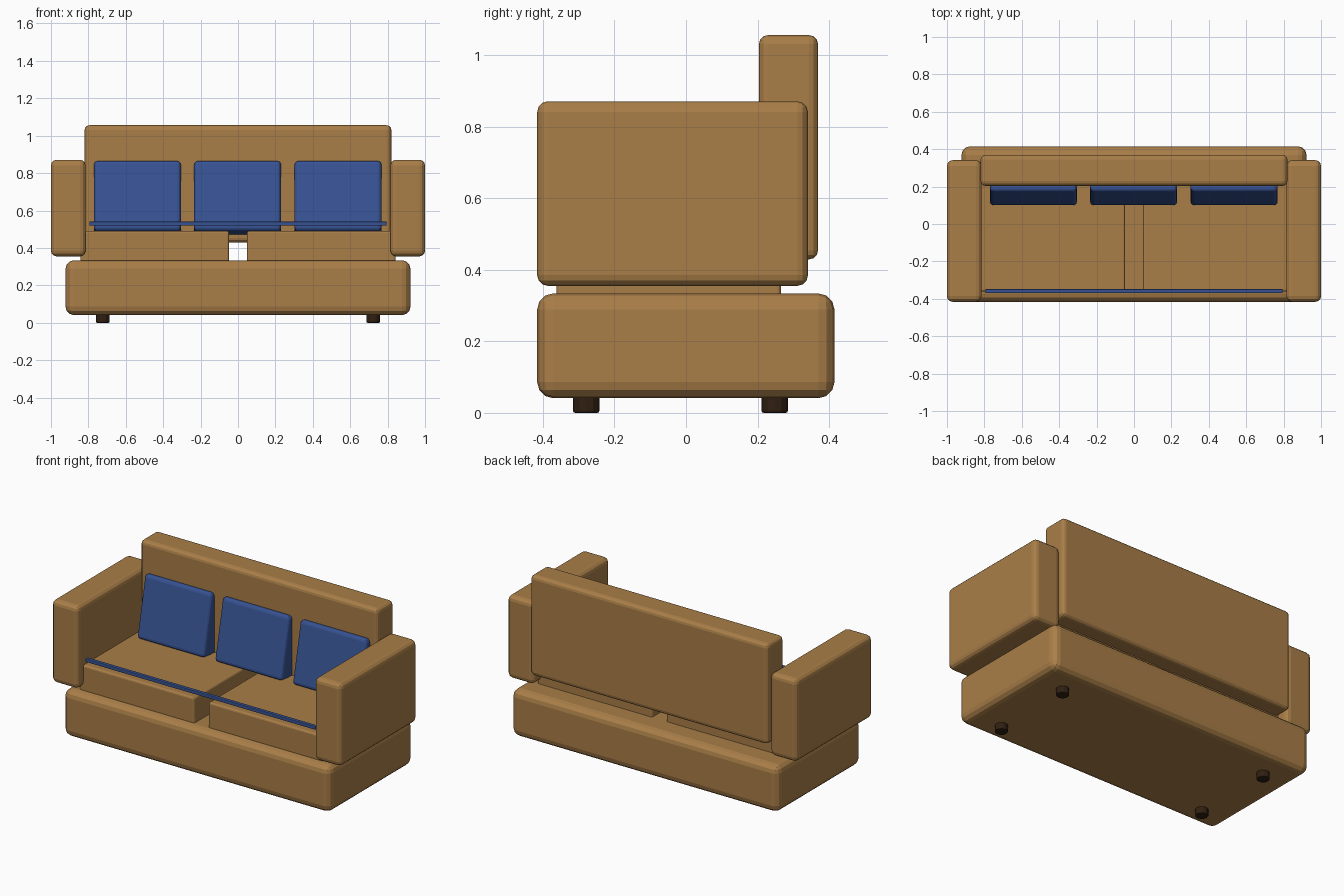
import bpy, math

if "Cube" in bpy.data.objects:
    bpy.data.objects.remove(bpy.data.objects["Cube"])

def material(name, rgb):
    m = bpy.data.materials.new(name)
    m.diffuse_color = (*rgb, 1)
    m.use_nodes = True
    m.node_tree.nodes["Principled BSDF"].inputs["Base Color"].default_value = m.diffuse_color
    return m

TAN = material("tan leather", (0.40, 0.21, 0.065))
BLUE = material("blue fabric", (0.038, 0.085, 0.29))
DARK = material("dark wood", (0.03, 0.014, 0.006))

def finish(ob, name, mat, bevel, segments=3):
    ob.name = name
    ob.data.materials.append(mat)
    bpy.ops.object.transform_apply(location=False, rotation=False, scale=True)
    mod = ob.modifiers.new("rounded edges", "BEVEL")
    mod.width = bevel
    mod.segments = segments
    mod.limit_method = "ANGLE"
    mod.angle_limit = math.radians(50)
    return ob

def box(name, x, y, z, mat, bevel, tilt=0.0, segments=3):
    """Rounded box from (min, max) ranges, optionally tilted about x."""
    loc = [(a + b) / 2 for a, b in (x, y, z)]
    bpy.ops.mesh.primitive_cube_add(size=1, location=loc)
    ob = bpy.context.object
    ob.scale = [b - a for a, b in (x, y, z)]
    ob.rotation_euler.x = tilt
    return finish(ob, name, mat, bevel, segments)

# Base and backrest
box("base", (-0.922, 0.922), (-0.416, 0.415), (0.041, 0.334), TAN, 0.045)
box("backrest", (-0.82, 0.82), (0.204, 0.369), (0.429, 1.056), TAN, 0.025)

# Arms and seat cushions, left and right
for side, s in (("left", -1), ("right", 1)):
    box(side + "_arm", sorted((s * 0.815, s * 1.0)), (-0.416, 0.341),
        (0.355, 0.871), TAN, 0.03)
    box(side + "_seat", sorted((s * 0.048, s * 0.842)), (-0.362, 0.266),
        (0.30, 0.491), TAN, 0.012)

# Reclined back cushions
for i, cx in enumerate((-0.538, -0.002, 0.535)):
    box(f"back_cushion_{i + 1}", (cx - 0.232, cx + 0.232), (0.135, 0.26),
        (0.477, 0.86), BLUE, 0.02, tilt=-math.radians(12))

# Thin piping strip above the front edge of the seat
box("front_piping", (-0.795, 0.795), (-0.37, -0.348), (0.519, 0.541), BLUE, 0.004, segments=2)

# Feet
for x in (-0.723, 0.723):
    for y in (-0.279, 0.248):
        bpy.ops.mesh.primitive_cylinder_add(vertices=12, radius=0.037, depth=0.06,
                                            location=(x, y, 0.03))
        finish(bpy.context.object, "foot", DARK, 0.006, 2)
